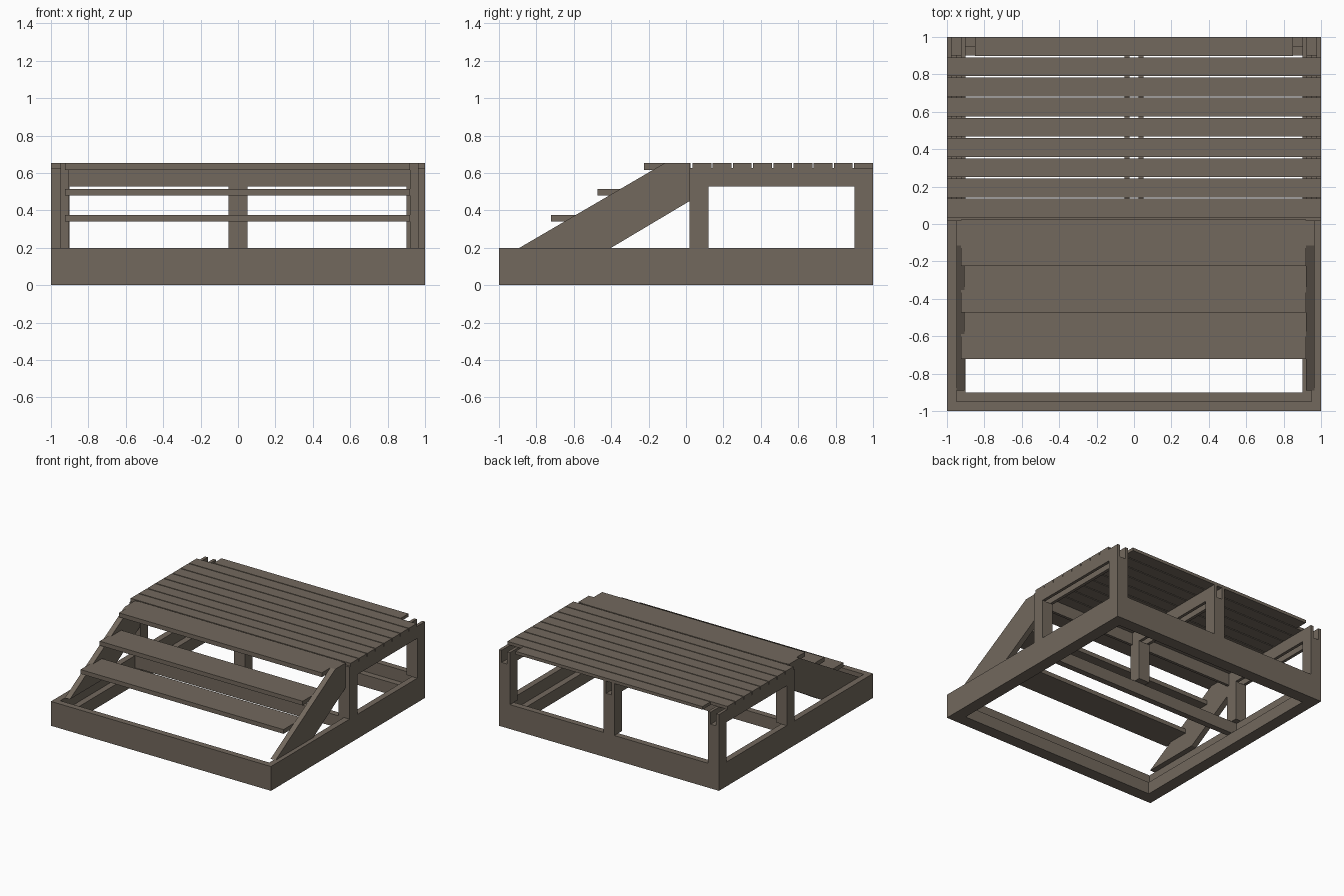
import bpy, bmesh

if "Cube" in bpy.data.objects:
    bpy.data.objects.remove(bpy.data.objects["Cube"])

wood = bpy.data.materials.new("weathered_wood")
wood.diffuse_color = (0.17, 0.14, 0.11, 1)
wood.use_nodes = True
wood.node_tree.nodes["Principled BSDF"].inputs["Base Color"].default_value = wood.diffuse_color


def add_object(name, bm):
    bmesh.ops.recalc_face_normals(bm, faces=bm.faces)
    mesh = bpy.data.meshes.new(name)
    bm.to_mesh(mesh)
    bm.free()
    mesh.materials.append(wood)
    obj = bpy.data.objects.new(name, mesh)
    bpy.context.collection.objects.link(obj)
    return obj


def extrude_x(name, profile, x0, x1):
    """Extrude a closed (y, z) profile from x0 to x1."""
    bm = bmesh.new()
    face = bm.faces.new([bm.verts.new((x0, y, z)) for y, z in profile])
    new = bmesh.ops.extrude_face_region(bm, geom=[face])["geom"]
    moved = [v for v in new if isinstance(v, bmesh.types.BMVert)]
    bmesh.ops.translate(bm, verts=moved, vec=(x1 - x0, 0, 0))
    return add_object(name, bm)


def beam(name, x0, x1, y0, y1, z0, z1):
    return extrude_x(name, [(y0, z0), (y1, z0), (y1, z1), (y0, z1)], x0, x1)


def base_frame(name, w, z0, z1):
    beam(name + "_front", -1, 1, -1, -1 + w, z0, z1)
    beam(name + "_back", -1, 1, 1 - w, 1, z0, z1)
    beam(name + "_left", -1, -1 + w, -1 + w, 1 - w, z0, z1)
    beam(name + "_right", 1 - w, 1, -1 + w, 1 - w, z0, z1)


# Two-layer base frame with a cross beam under the front posts
base_frame("lower_base", 0.1, 0, 0.1)
base_frame("upper_base", 0.05, 0.1, 0.2)
beam("base_cross_beam", -0.95, 0.95, 0.02, 0.07, 0.1, 0.2)

# Posts, each carrying a pair of joists
JOIST_Z, DECK_Z, TOP = 0.527, 0.627, 0.652
for side, x in (("left", -0.95), ("middle", 0), ("right", 0.95)):
    for end, y in (("front", 0.02), ("back", 0.9)):
        beam(f"{side}_{end}_post", x - 0.05, x + 0.05, y, y + 0.1, 0.2, JOIST_Z)
    for label, x0 in (("a", x - 0.05), ("b", x + 0.025)):
        beam(f"{side}_joist_{label}", x0, x0 + 0.025, 0.043, 1, JOIST_Z, DECK_Z)
beam("deck_front_beam", -1, 1, 0.02, 0.043, JOIST_Z, DECK_Z)

# Deck boards, the last one shorter than the rest
for i in range(9):
    half = 0.85 if i == 8 else 1
    y = 0.035 + i * 0.108
    beam(f"deck_board_{i + 1}", -half, half, y, y + 0.1 if i < 8 else 1, DECK_Z, TOP)

# Stair stringers
stringer = [(-0.89, 0.2), (-0.115, TOP), (0.02, TOP), (0.02, 0.45), (-0.4, 0.2)]
extrude_x("left_stringer", stringer, -0.95, -0.905)
extrude_x("right_stringer", stringer, 0.92, 0.965)

# Stair treads
for i in range(3):
    y = -0.225 - 0.249 * i
    z = TOP - 0.138 * i
    beam(f"tread_{i + 1}", -0.925, 0.92, y, y + 0.25, z - 0.035, z)
